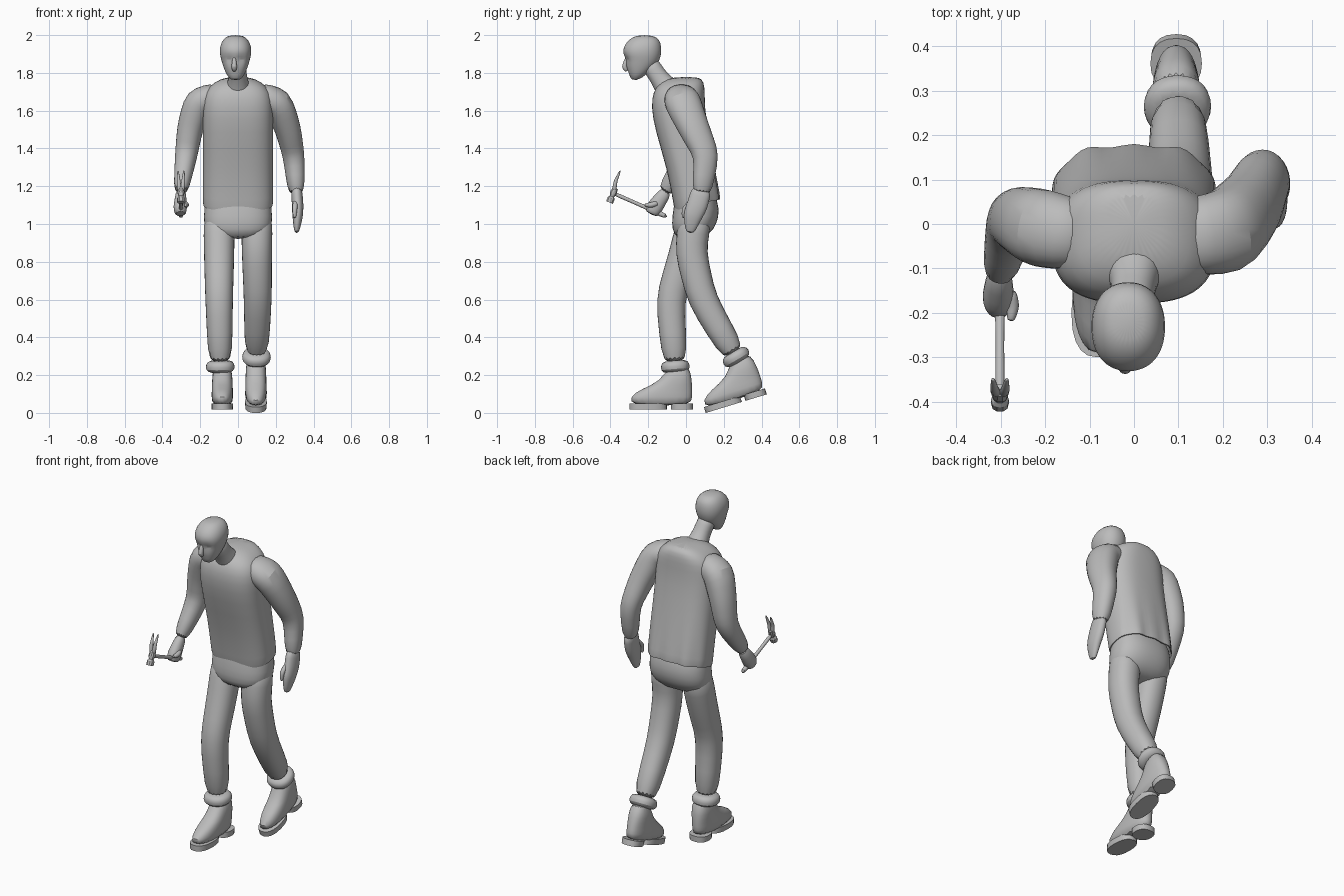
import bpy
import math
from mathutils import Vector, Matrix

cube = bpy.data.objects.get("Cube")
if cube:
    bpy.data.objects.remove(cube, do_unlink=True)

GREY = (.5, .5, .5, 1)
grey = bpy.data.materials.new("plain grey")
grey.use_nodes = True
grey.diffuse_color = GREY
grey.node_tree.nodes["Principled BSDF"].inputs["Base Color"].default_value = GREY


def skin(name, rings, smooth=True, warp=None):
    """Join equal rings of points into a capped skin."""
    count = len(rings[0])
    verts = [warp(point) if warp else point for ring in rings for point in ring]
    faces = [tuple(range(count)), tuple(range(len(verts) - count, len(verts)))]
    for row in range(0, len(verts) - count, count):
        for i in range(count):
            following = (i + 1) % count
            faces.append((row + i, row + following, row + count + following, row + count + i))
    mesh = bpy.data.meshes.new(name)
    mesh.from_pydata(verts, [], faces)
    mesh.materials.append(grey)
    obj = bpy.data.objects.new(name, mesh)
    bpy.context.collection.objects.link(obj)
    bpy.ops.object.select_all(action="DESELECT")
    obj.select_set(True)
    bpy.context.view_layer.objects.active = obj
    bpy.ops.object.mode_set(mode="EDIT")
    bpy.ops.mesh.select_all(action="SELECT")
    bpy.ops.mesh.normals_make_consistent(inside=False)
    bpy.ops.object.mode_set(mode="OBJECT")
    if smooth:
        subdivision = obj.modifiers.new("smooth", "SUBSURF")
        subdivision.levels = subdivision.render_levels = 1
    bpy.ops.object.shade_smooth_by_angle(angle=math.radians(50 if smooth else 30))
    return obj


def oval(count, power):
    """Unit superellipse points."""
    for i in range(count):
        angle = math.tau * i / count
        across, along = math.cos(angle), math.sin(angle)
        yield (math.copysign(abs(across) ** (2 / power), across),
               math.copysign(abs(along) ** (2 / power), along))


def stack(name, x, levels, count=20, power=2.4, **options):
    """Level rings, each given by height, front, back and half width."""
    rings = []
    for z, front, back, half in levels:
        middle, depth = (front + back) / 2, (back - front) / 2
        rings.append([Vector((x + half * across, middle + depth * along, z))
                      for across, along in oval(count, power)])
    return skin(name, rings, **options)


def limb(name, joints, flat=1, steps=2, count=14, **options):
    """Rings square to a path of joints, each with a radius, deepened by flat."""
    path = [Vector(joints[0])]
    for start, end in zip(joints, joints[1:]):
        path += [Vector(start).lerp(Vector(end), (i + 1) / steps) for i in range(steps)]
    rings, deep = [], Vector((0, 1, 0))
    for i, point in enumerate(path):
        before, after = path[max(i - 1, 0)], path[min(i + 1, len(path) - 1)]
        heading = (after - before).to_3d().normalized()
        deep = (deep - heading * deep.dot(heading)).normalized()
        wide = deep.cross(heading)
        rings.append([point.to_3d() + (wide * across + deep * along * flat) * point.w
                      for across, along in oval(count, 2.2)])
    return skin(name, rings, **options)


# Head: raised jaw line at the back, hollows pressed in for the eyes
def face(point):
    shaped = point.copy()
    shaped.z += max(0, 1.85 - point.z) * max(0, point.y + .25) * 6
    if point.y < -.25:
        for eye_x in (-.045, .015):
            distance = Vector((point.x - eye_x, point.z - 1.87)).length / .02
            shaped.y += math.exp(-distance ** 2) * .016
    return shaped


stack("head", -.013, [
    (1.76, -.29, -.24, .025), (1.79, -.3, -.19, .05), (1.84, -.32, -.15, .068),
    (1.87, -.32, -.14, .076), (1.9, -.336, -.13, .084), (1.94, -.332, -.13, .084),
    (1.98, -.3, -.14, .066), (2, -.26, -.18, .035)], count=28, power=2.2, warp=face)
limb("nose", [(-.02, -.31, 1.89, .008), (-.02, -.327, 1.83, .017), (-.02, -.31, 1.81, .01)], count=8)
limb("neck", [(-.01, -.2, 1.86, .05), (0, -.14, 1.77, .05), (0, -.07, 1.68, .08)])


# Shirt: hem turned inside, higher and loosely folded at the back
def folds(point):
    shaped = point.copy()
    slack = max(0, 1.35 - point.z)
    shaped.z += slack * (point.y - .05)
    if point.y > .08:
        shaped.y += slack * math.cos(point.x * 60) * .04
    return shaped


stack("shirt", 0, [
    (1.25, -.04, .14, .16), (1.1, -.05, .165, .17), (1.09, -.06, .18, .186),
    (1.13, -.066, .177, .188), (1.3, -.1, .15, .186), (1.5, -.165, .115, .186),
    (1.62, -.185, .1, .188), (1.7, -.175, .1, .178), (1.75, -.14, .095, .13),
    (1.78, -.07, .075, .06)], count=32, power=2.7, warp=folds)

# Sleeves
limb("left_sleeve", [
    (.1, -.03, 1.68, .07), (.21, -.02, 1.65, .084), (.265, .045, 1.5, .07),
    (.295, .11, 1.36, .058), (.31, .08, 1.15, .042)], flat=1.2)
limb("right_sleeve", [
    (-.1, -.03, 1.68, .07), (-.21, -.01, 1.65, .084), (-.255, .01, 1.5, .07),
    (-.275, .01, 1.36, .06), (-.305, -.12, 1.16, .038)], flat=1.1)

# Hands
limb("left_hand", [(.31, .085, 1.19, .03), (.316, .06, 1.1, .032), (.316, .035, 1.04, .029),
                   (.31, .02, .95, .012)], flat=1.8, count=12)
limb("left_thumb", [(.305, .03, 1.12, .015), (.3, -.01, 1.08, .015), (.3, -.015, 1.03, .008)], count=8)
limb("right_fist", [(-.302, -.1, 1.18, .026), (-.306, -.165, 1.09, .038), (-.305, -.185, 1.05, .03)],
     flat=1.2, count=12)
limb("right_thumb", [(-.28, -.15, 1.11, .015), (-.272, -.185, 1.1, .016), (-.278, -.22, 1.1, .009)],
     count=8)

# Trousers: seat, legs and rolled cuffs
stack("trouser_seat", 0, [
    (1.24, -.04, .12, .155), (1.12, -.06, .172, .176), (1.04, -.075, .177, .183),
    (.97, -.075, .15, .18), (.92, -.05, .09, .12)], count=24)

legs = {
    "left": [(.1, .05, 1.05, .086), (.1, .025, .85, .082), (.105, .085, .6, .076), (.098, .262, .3, .064)],
    "right": [(-.1, .05, 1.05, .086), (-.1, -.01, .83, .082), (-.1, -.085, .6, .075),
              (-.094, -.057, .25, .064)],
}
for side, joints in legs.items():
    limb(side + "_trouser_leg", joints, flat=1.05)
    knee, ankle = Vector(joints[-2]), Vector(joints[-1])
    down = (ankle - knee).normalized()
    cuff = []
    for offset, radius in ((-.03, .06), (-.01, .078), (.02, .08), (.04, .058)):
        ring = ankle + down * offset
        ring.w = radius
        cuff.append(ring)
    limb(side + "_cuff", cuff, steps=1)


# Boots, each with a sole and heel, built with the toe at the origin
def boot(side, place, angle):
    parts = [stack(side + "_boot", 0, [
        (.25, .21, .32, .05), (.16, .165, .332, .055), (.12, .06, .335, .056),
        (.08, 0, .335, .058), (.03, .005, .33, .053)])]
    for part, front, back in (("_sole", 0, .2), ("_heel", .22, .338)):
        parts.append(stack(side + part, 0, [(.045, front, back, .058), (.012, front, back, .056)],
                           smooth=False))
    for part in parts:
        part.data.transform(Matrix.Translation(place) @ Matrix.Rotation(math.radians(angle), 4, "X"))


boot("left", (.095, .108, -.012), 17)
boot("right", (-.083, -.3, .006), 0)

# Hammer: handle, striking head and two-pronged claw
limb("hammer_handle", [(-.302, -.095, 1.036, .017), (-.302, -.25, 1.104, .01), (-.302, -.385, 1.163, .012)],
     count=8)
limb("hammer_head", [(-.302, -.374, 1.19, .015), (-.302, -.384, 1.165, .019), (-.302, -.392, 1.146, .013),
                     (-.302, -.396, 1.136, .02), (-.302, -.405, 1.114, .02)],
     steps=1, count=10, smooth=False)
for side, sign in (("left", 1), ("right", -1)):
    middle = Vector((-.302, 0, 0, 0))
    prong = [(.008, -.38, 1.175, .013), (.012, -.374, 1.225, .011), (.016, -.347, 1.285, .004)]
    limb(side + "_claw", [middle + Vector((sign * x, y, z, r)) for x, y, z, r in prong], count=8)
